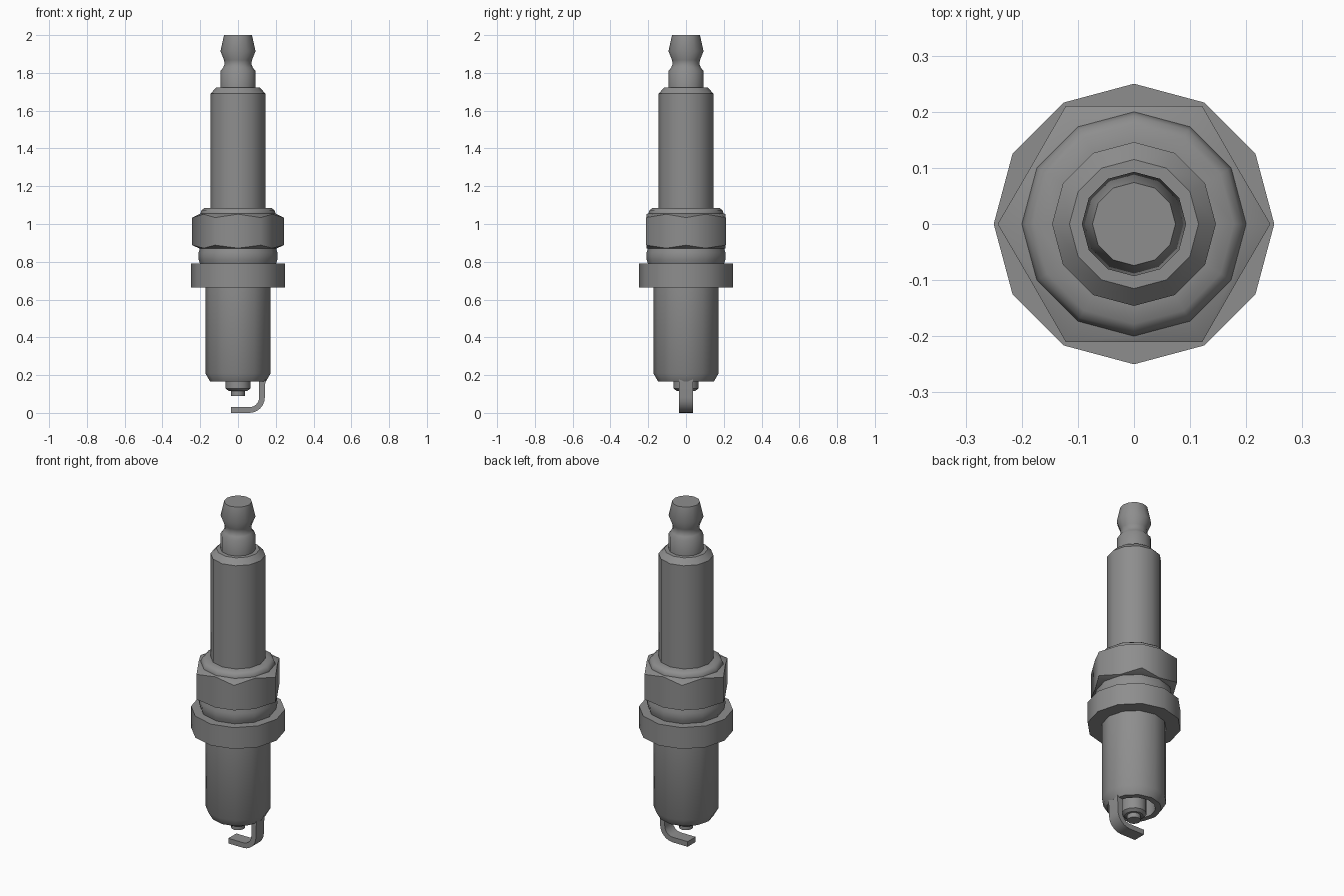
import bpy, bmesh, math

if bpy.data.objects.get("Cube"):
    bpy.data.objects.remove(bpy.data.objects["Cube"])

steel = bpy.data.materials.new("grey_steel")
GREY = (0.27, 0.27, 0.27, 1)
steel.diffuse_color = GREY
steel.use_nodes = True
steel.node_tree.nodes["Principled BSDF"].inputs["Base Color"].default_value = GREY
SIDES = 12


def finish(bm, name, angle):
    """Turn a bmesh into a smooth-shaded object."""
    bmesh.ops.recalc_face_normals(bm, faces=bm.faces)
    mesh = bpy.data.meshes.new(name)
    bm.to_mesh(mesh)
    bm.free()
    mesh.materials.append(steel)
    obj = bpy.data.objects.new(name, mesh)
    bpy.context.collection.objects.link(obj)
    bpy.ops.object.select_all(action='DESELECT')
    obj.select_set(True)
    bpy.context.view_layer.objects.active = obj
    bpy.ops.object.shade_smooth_by_angle(angle=math.radians(angle))
    return obj


def skin(name, rings, angle):
    """Bridge rings of points and cap both ends."""
    bm = bmesh.new()
    loops = [[bm.verts.new(p) for p in ring] for ring in rings]
    for a, b in zip(loops, loops[1:]):
        n = len(a)
        for i in range(n):
            j = (i + 1) % n
            bm.faces.new((a[i], a[j], b[j], b[i]))
    bm.faces.new(loops[0])
    bm.faces.new(loops[-1])
    return finish(bm, name, angle)


def ring(r, z, corner_r=None, corner_z=None):
    """Ring of points; every other point may be a hexagon corner."""
    pts = []
    for i in range(SIDES):
        a = math.tau * i / SIDES
        corner = corner_r is not None and i % 2 == 0
        rr, zz = (corner_r, corner_z) if corner else (r, z)
        pts.append((rr * math.cos(a), rr * math.sin(a), zz))
    return pts


def lathe(name, profile, angle=35):
    return skin(name, [ring(r, z) for r, z in profile], angle)


# Threaded shell with the hollow nose
lathe("threaded_shell", [(0.115, 0.4), (0.115, 0.165), (0.147, 0.165),
                         (0.173, 0.21), (0.173, 0.67)])
# Sealing flange and the rounded collar above it
lathe("seat_flange", [(0.25, 0.665), (0.25, 0.79)])
lathe("collar", [(0.2, 0.785), (0.208, 0.81), (0.21, 0.83), (0.208, 0.85),
                 (0.198, 0.885)])
# Hexagonal nut with chamfered corners
skin("hex_nut", [ring(0.198, 0.868), ring(0.21, 0.872, 0.243, 0.888),
                 ring(0.21, 1.052, 0.243, 1.034), ring(0.198, 1.056)], 61)
# Rolled crimp ring
lathe("crimp_ring", [(0.198, 1.04), (0.2, 1.055), (0.193, 1.073),
                     (0.178, 1.084), (0.14, 1.086)], 45)
# Ceramic body
lathe("insulator", [(0.146, 1.08), (0.146, 1.69), (0.115, 1.722)])
# Terminal cap with a waist
lathe("terminal", [(0.093, 1.715), (0.093, 1.81), (0.078, 1.828),
                   (0.071, 1.848), (0.074, 1.868), (0.093, 1.915),
                   (0.074, 2.0)], 50)
# Insulator nose and centre electrode
lathe("insulator_nose", [(0.05, 0.117), (0.067, 0.13), (0.067, 0.41)])
lathe("centre_electrode", [(0.037, 0.09), (0.037, 0.125)])

# Bent ground electrode: a flat strip swept along an L path
bend_x, bend_z, outer, thick, half = 0.06, 0.082, 0.082, 0.03, 0.037
path = [((0.112, 0.18), (0.145, 0.18))]
for k in range(7):
    a = -math.pi / 2 * k / 6
    c, s = math.cos(a), math.sin(a)
    inner = outer - thick
    path.append(((bend_x + inner * c, bend_z + inner * s),
                 (bend_x + outer * c, bend_z + outer * s)))
path.append(((-0.037, thick), (-0.037, 0)))
skin("ground_electrode",
     [[(i[0], -half, i[1]), (o[0], -half, o[1]),
       (o[0], half, o[1]), (i[0], half, i[1])] for i, o in path], 35)
